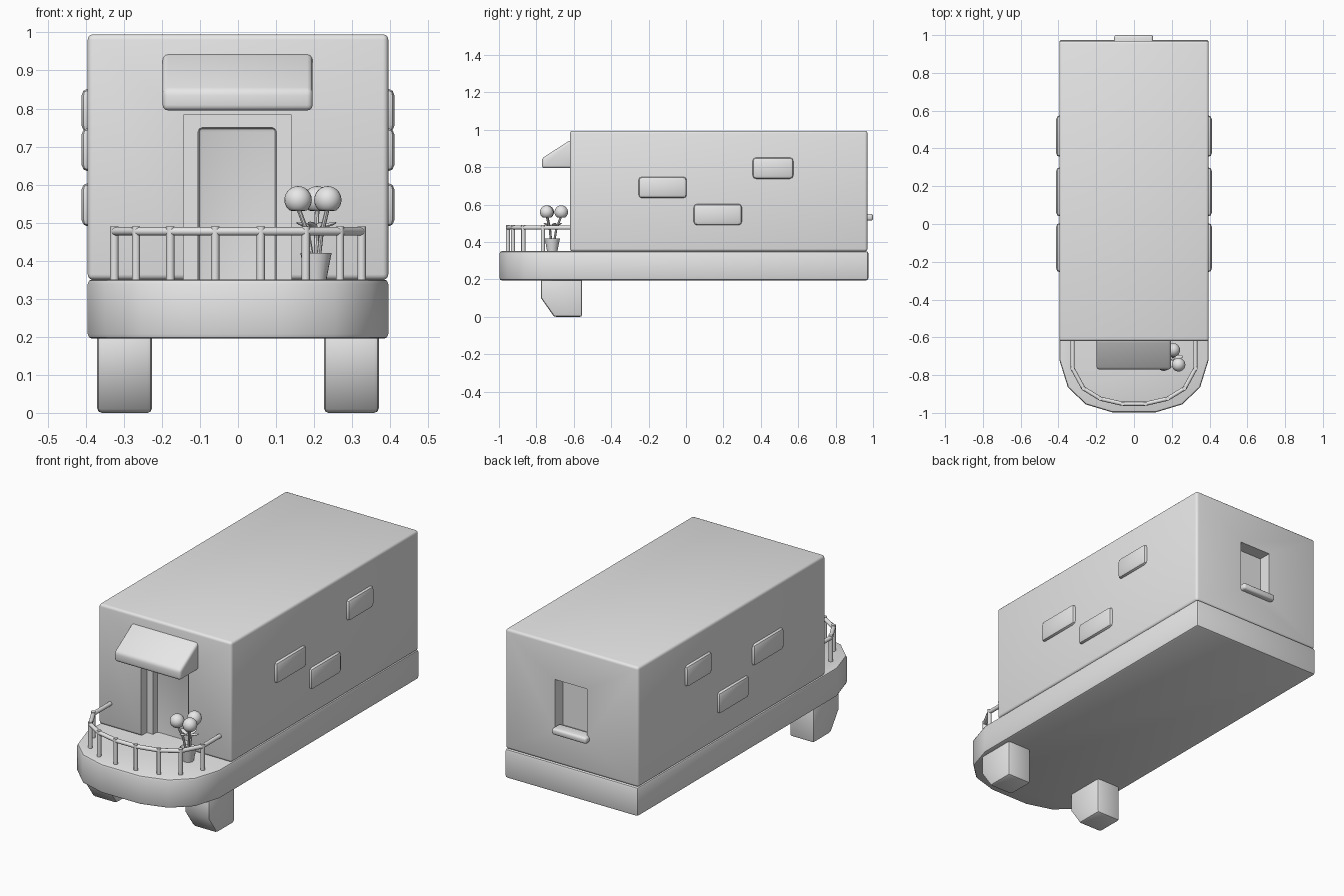
import bpy
import bmesh
from math import radians
from mathutils import Vector

cube = bpy.data.objects.get("Cube")
if cube:
    bpy.data.objects.remove(cube, do_unlink=True)

clay = bpy.data.materials.new("plain grey")
clay.use_nodes = True
clay.diffuse_color = (0.8, 0.8, 0.8, 1)
clay.node_tree.nodes["Principled BSDF"].inputs["Base Color"].default_value = (0.8, 0.8, 0.8, 1)


def activate(ob):
    bpy.ops.object.select_all(action='DESELECT')
    ob.select_set(True)
    bpy.context.view_layer.objects.active = ob


def finish(name, bm, bevel=0, segments=2, smooth=35):
    """Turn a bmesh into an object, with rounded edges and smooth shading."""
    bmesh.ops.recalc_face_normals(bm, faces=bm.faces)
    mesh = bpy.data.meshes.new(name)
    bm.to_mesh(mesh)
    bm.free()
    mesh.materials.append(clay)
    ob = bpy.data.objects.new(name, mesh)
    bpy.context.collection.objects.link(ob)
    activate(ob)
    if bevel:
        mod = ob.modifiers.new("rounded edges", 'BEVEL')
        mod.width, mod.segments = bevel, segments
        mod.limit_method, mod.angle_limit = 'ANGLE', radians(40)
        bpy.ops.object.modifier_apply(modifier=mod.name)
    if smooth:
        bpy.ops.object.shade_smooth_by_angle(angle=radians(smooth))
    return ob


def box(name, lo, hi, **kw):
    bm = bmesh.new()
    bmesh.ops.create_cube(bm, size=1)
    for v in bm.verts:
        v.co = [l + (c + 0.5) * (h - l) for l, h, c in zip(lo, hi, v.co)]
    return finish(name, bm, **kw)


def prism(name, points, shift, **kw):
    """Extrude a flat outline along the shift vector."""
    bm = bmesh.new()
    face = bm.faces.new([bm.verts.new(p) for p in points])
    out = bmesh.ops.extrude_face_region(bm, geom=[face])["geom"]
    bmesh.ops.translate(bm, verts=[v for v in out if isinstance(v, bmesh.types.BMVert)], vec=shift)
    return finish(name, bm, **kw)


def rod(bm, a, b, r1, r2=None, sides=12):
    """Add a round bar from a to b."""
    a, b = Vector(a), Vector(b)
    rot = (b - a).to_track_quat('Z', 'Y').to_matrix().to_4x4()
    rot.translation = (a + b) / 2
    bmesh.ops.create_cone(bm, cap_ends=True, segments=sides, radius1=r1,
                          radius2=r1 if r2 is None else r2, depth=(b - a).length, matrix=rot)


def cut(ob, cutter):
    activate(ob)
    mod = ob.modifiers.new("opening", 'BOOLEAN')
    mod.object, mod.solver = cutter, 'EXACT'
    bpy.ops.object.modifier_apply(modifier=mod.name)
    bpy.data.objects.remove(cutter, do_unlink=True)


# House body with stepped doorway and rear window
house = box("house_body", (-0.395, -0.62, 0.35), (0.395, 0.97, 0.995), bevel=0.014, segments=3)
cut(house, box("door_opening", (-0.143, -0.8, 0.25), (0.141, -0.57, 0.783)))
cut(house, box("door_recess", (-0.105, -0.7, 0.25), (0.101, -0.535, 0.75), bevel=0.012))
cut(house, box("window_opening", (-0.09, 0.9, 0.53), (0.1, 1.2, 0.8)))
activate(house)
bpy.ops.object.shade_smooth_by_angle(angle=radians(35))
box("window_sill", (-0.105, 0.93, 0.515), (0.101, 1.0, 0.55), bevel=0.012, segments=3)

# Base slab with a rounded front deck
half = [(0.395, 0.975), (0.395, -0.72), (0.35, -0.865), (0.255, -0.955), (0.115, -0.997)]
outline = half + [(-x, y) for x, y in reversed(half)]
prism("base_slab", [(x, y, 0.195) for x, y in outline], (0, 0, 0.156), bevel=0.012)

# Awning over the door
awning = [(-0.6, 0.95), (-0.63, 0.938), (-0.77, 0.848), (-0.77, 0.795), (-0.6, 0.795)]
prism("awning", [(-0.198, y, z) for y, z in awning], (0.394, 0, 0), bevel=0.014, segments=3)

# Front feet
foot = [(-0.775, 0.21), (-0.775, 0.1), (-0.705, 0), (-0.555, 0), (-0.555, 0.21)]
for side, x in (("left", 0.226), ("right", -0.37)):
    prism(side + "_foot", [(x, y, z) for y, z in foot], (0.144, 0, 0), bevel=0.012)

# Raised wall bricks, chamfered, mirrored to both sides
for i, (y, z, length) in enumerate([(-0.125, 0.692, 0.26), (0.17, 0.547, 0.26), (0.465, 0.795, 0.22)]):
    for side, s in (("left", 1), ("right", -1)):
        brick = (y - length / 2, z - 0.058), (y + length / 2, z + 0.058)
        (y0, z0), (y1, z1) = brick
        x0, x1 = sorted((s * 0.36, s * 0.412))
        box(f"{side}_wall_brick_{i + 1}", (x0, y0, z0), (x1, y1, z1), bevel=0.02, segments=2)

# Deck railing: posts and a bent handrail
posts = [(0.325, -0.765), (0.268, -0.87), (0.178, -0.925), (0.06, -0.952)]
posts += [(-x, y) for x, y in reversed(posts)]
bm = bmesh.new()
for x, y in posts:
    rod(bm, (x, y, 0.345), (x, y, 0.49), 0.011)
finish("railing_posts", bm)
path = [(0.325, -0.61)] + posts + [(-0.325, -0.61)]
bm = bmesh.new()
for a, b in zip(path, path[1:]):
    rod(bm, (*a, 0.477), (*b, 0.477), 0.011)
finish("handrail", bm)

# Flower pot with a rim and soil hollow
px, py = 0.205, -0.715
bm = bmesh.new()
rod(bm, (px, py, 0.348), (px, py, 0.42), 0.027, 0.041, sides=20)
top = max(bm.faces, key=lambda f: f.calc_center_median().z)
bmesh.ops.inset_region(bm, faces=[top], thickness=0.007)
bmesh.ops.translate(bm, verts=top.verts, vec=(0, 0, -0.015))
finish("flower_pot", bm)

# Round flower heads with flattened undersides, on bent stems
heads = [(0.158, -0.742), (0.236, -0.745), (0.208, -0.667)]
stems, blooms = bmesh.new(), bmesh.new()
for x, y in heads:
    base = Vector((px + (x - px) * 0.2, py + (y - py) * 0.2, 0.40))
    bend = Vector((px + (x - px) * 0.45, py + (y - py) * 0.45, 0.47))
    rod(stems, base, bend, 0.006, sides=8)
    rod(stems, bend, (x, y, 0.54), 0.006, sides=8)
    ball = bmesh.ops.create_uvsphere(blooms, u_segments=20, v_segments=14, radius=0.036)["verts"]
    for v in ball:
        v.co.z = max(v.co.z, -0.029)
    bmesh.ops.translate(blooms, verts=ball, vec=(x, y, 0.56))
finish("flower_stems", stems)
finish("flower_heads", blooms, smooth=50)

# Small flat leaves around the stems
bm = bmesh.new()
for dx, dy in ((-0.04, 0.012), (0.042, 0.012), (-0.012, -0.035), (0.01, 0.04)):
    leaf = bmesh.ops.create_uvsphere(bm, u_segments=12, v_segments=8, radius=1)["verts"]
    out = Vector((dx, dy, 0.012))
    rot = out.to_track_quat('X', 'Z')
    for v in leaf:
        v.co = rot @ Vector((v.co.x * 0.024, v.co.y * 0.012, v.co.z * 0.005))
        v.co += Vector((px, py, 0.485)) + out * 0.75
finish("leaves", bm, smooth=50)
